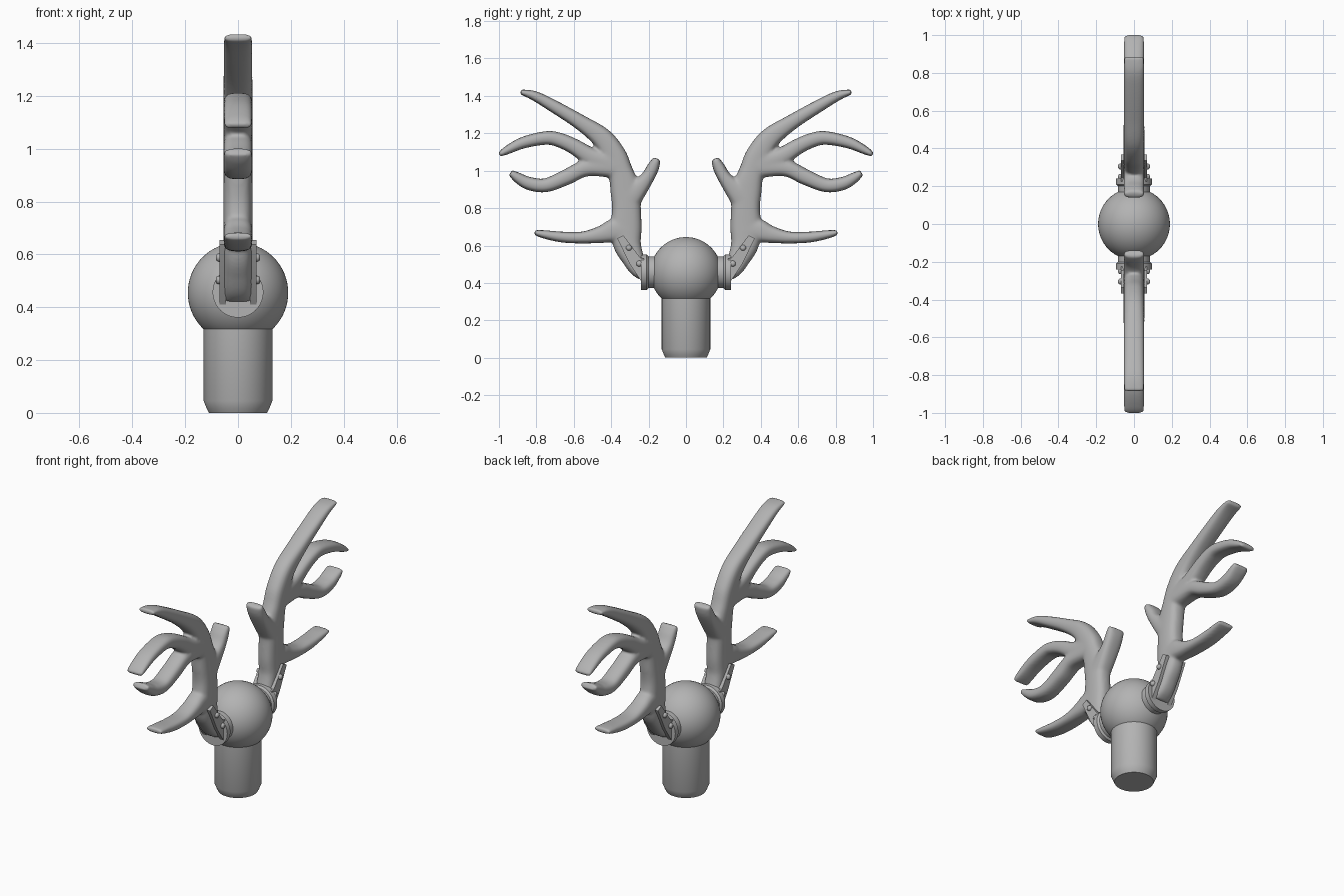
import bpy, bmesh, math
from mathutils import Vector, Matrix

if "Cube" in bpy.data.objects:
    bpy.data.objects.remove(bpy.data.objects["Cube"])

GREY = (0.45, 0.45, 0.45, 1)
grey = bpy.data.materials.new("plain grey")
grey.use_nodes = True
grey.diffuse_color = GREY
grey.node_tree.nodes["Principled BSDF"].inputs["Base Color"].default_value = GREY


def add_object(name, bm, mirror=None, sharp=35):
    """Turn a bmesh into a shaded object, optionally mirrored on some axes."""
    bmesh.ops.recalc_face_normals(bm, faces=bm.faces[:])
    mesh = bpy.data.meshes.new(name)
    bm.to_mesh(mesh)
    bm.free()
    mesh.materials.append(grey)
    obj = bpy.data.objects.new(name, mesh)
    bpy.context.collection.objects.link(obj)
    bpy.ops.object.select_all(action="DESELECT")
    bpy.context.view_layer.objects.active = obj
    obj.select_set(True)
    bpy.ops.object.shade_smooth_by_angle(angle=math.radians(sharp))
    if mirror:
        add_mirror(obj, mirror)
    return obj


def add_mirror(obj, axes):
    mod = obj.modifiers.new("mirror", "MIRROR")
    mod.use_axis = axes
    mod.use_mirror_merge = False


def lathe(profile, sides=64, matrix=Matrix()):
    """Closed solid of revolution about z from (radius, height) points."""
    bm = bmesh.new()
    rings = [[bm.verts.new((r * math.cos(math.tau * i / sides),
                            r * math.sin(math.tau * i / sides), h))
              for i in range(sides)] for r, h in profile]
    bridge(bm, rings)
    bmesh.ops.transform(bm, matrix=matrix, verts=bm.verts[:])
    return bm


def bridge(bm, rings):
    n = len(rings[0])
    for a, b in zip(rings, rings[1:]):
        for i in range(n):
            j = (i + 1) % n
            bm.faces.new((a[i], a[j], b[j], b[i]))
    bm.faces.new(rings[0][::-1])
    bm.faces.new(rings[-1])


def spline(points, steps=6):
    """Catmull-Rom samples through (y, z, half width) points."""
    p = [Vector(q) for q in points]
    p = [2 * p[0] - p[1]] + p + [2 * p[-1] - p[-2]]
    out = []
    for a, b, c, d in zip(p, p[1:], p[2:], p[3:]):
        for k in range(steps):
            t = k / steps
            out.append(0.5 * (2 * b + (c - a) * t + (2 * a - 5 * b + 4 * c - d) * t * t
                              + (3 * b - a - 3 * c + d) * t ** 3))
    return out + [p[-2]]


def add_branch(bm, points, half_x=0.055, sides=24):
    """Tapered branch with a rounded-box section of constant depth."""
    path = spline(points)
    rings = []
    for k, q in enumerate(path):
        d = path[min(k + 1, len(path) - 1)] - path[max(k - 1, 0)]
        side = Vector((-d.y, d.x)).normalized()
        ring = []
        for i in range(sides):
            a = math.tau * i / sides
            c, s = math.cos(a), math.sin(a)
            u = math.copysign(abs(c) ** 0.75, c) * half_x
            w = math.copysign(abs(s) ** 0.75, s) * max(q.z, 0.008)
            ring.append(bm.verts.new((u, q.x + side.x * w, q.y + side.y * w)))
        rings.append(ring)
    bridge(bm, rings)


# Post and ball
add_object("post", lathe([(0.11, 0), (0.118, 0.015), (0.13, 0.045), (0.13, 0.36)]))
bm = bmesh.new()
bmesh.ops.create_uvsphere(bm, u_segments=64, v_segments=32, radius=0.19,
                          matrix=Matrix.Translation((0, 0, 0.455)))
add_object("ball", bm)

# Collars on both sides of the ball
turn = Matrix.Translation((0, 0, 0.457)) @ Matrix.Rotation(-math.pi / 2, 4, "X")
add_object("collars", lathe([(0.085, 0.12), (0.085, 0.2), (0.096, 0.21), (0.096, 0.24)],
                            matrix=turn), (False, True, False))

# Antlers: overlapping branches fused into one smooth body
beam = [(.225, .43, .025), (.255, .475, .047), (.285, .535, .06), (.315, .61, .075),
        (.32, .70, .083), (.318, .80, .077), (.325, .90, .08), (.352, 1.0, .066),
        (.385, 1.08, .066), (.45, 1.175, .056), (.567, 1.26, .041),
        (.717, 1.35, .033), (.81, 1.4, .026), (.885, 1.422, .013)]
tines = {
    "brow": [(.30, .68, .07), (.38, .68, .065), (.45, .66, .047), (.55, .643, .032),
             (.66, .645, .029), (.76, .66, .022), (.81, .67, .013)],
    "inner": [(.30, .86, .07), (.25, .91, .05), (.205, .965, .036),
              (.175, 1.02, .032), (.155, 1.065, .02)],
    "outer": [(.37, 1.03, .06), (.50, 1.07, .05), (.60, 1.13, .042), (.68, 1.165, .039),
              (.75, 1.175, .036), (.87, 1.15, .031), (.96, 1.108, .022), (.998, 1.085, .011)],
    "middle": [(.37, 1.02, .06), (.53, 1.015, .045), (.64, .965, .042), (.75, .922, .037),
               (.84, .932, .035), (.9, .963, .028), (.938, .99, .016)],
}
bm = bmesh.new()
for branch in [beam, *tines.values()]:
    add_branch(bm, branch)
antlers = add_object("antlers", bm)
fuse = antlers.modifiers.new("fuse", "REMESH")
fuse.mode = "VOXEL"
fuse.voxel_size = 0.008
fuse.use_smooth_shade = True
soften = antlers.modifiers.new("soften", "SMOOTH")
soften.factor = 0.5
soften.iterations = 10
add_mirror(antlers, (False, True, False))

# Bracket plates clamping each antler
outline = [(.335, .655), (.368, .638), (.30, .50), (.24, .41), (.225, .41), (.225, .53), (.245, .535)]
bm = bmesh.new()
face = bm.faces.new([bm.verts.new((0.045, y, z)) for y, z in outline])
grown = bmesh.ops.extrude_face_region(bm, geom=[face])["geom"]
bmesh.ops.translate(bm, vec=(0.025, 0, 0),
                    verts=[v for v in grown if isinstance(v, bmesh.types.BMVert)])
add_object("bracket_plates", bm, (True, True, False))

# Domed bolts through the plates
for name, y, z in (("upper_bolts", .305, .588), ("lower_bolts", .25, .503)):
    place = Matrix.Translation((0.06, y, z)) @ Matrix.Rotation(math.pi / 2, 4, "Y")
    dome = [(.016, 0), (.016, .014), (.013, .02), (.007, .024)]
    add_object(name, lathe(dome, 20, place), (True, True, False), 50)
